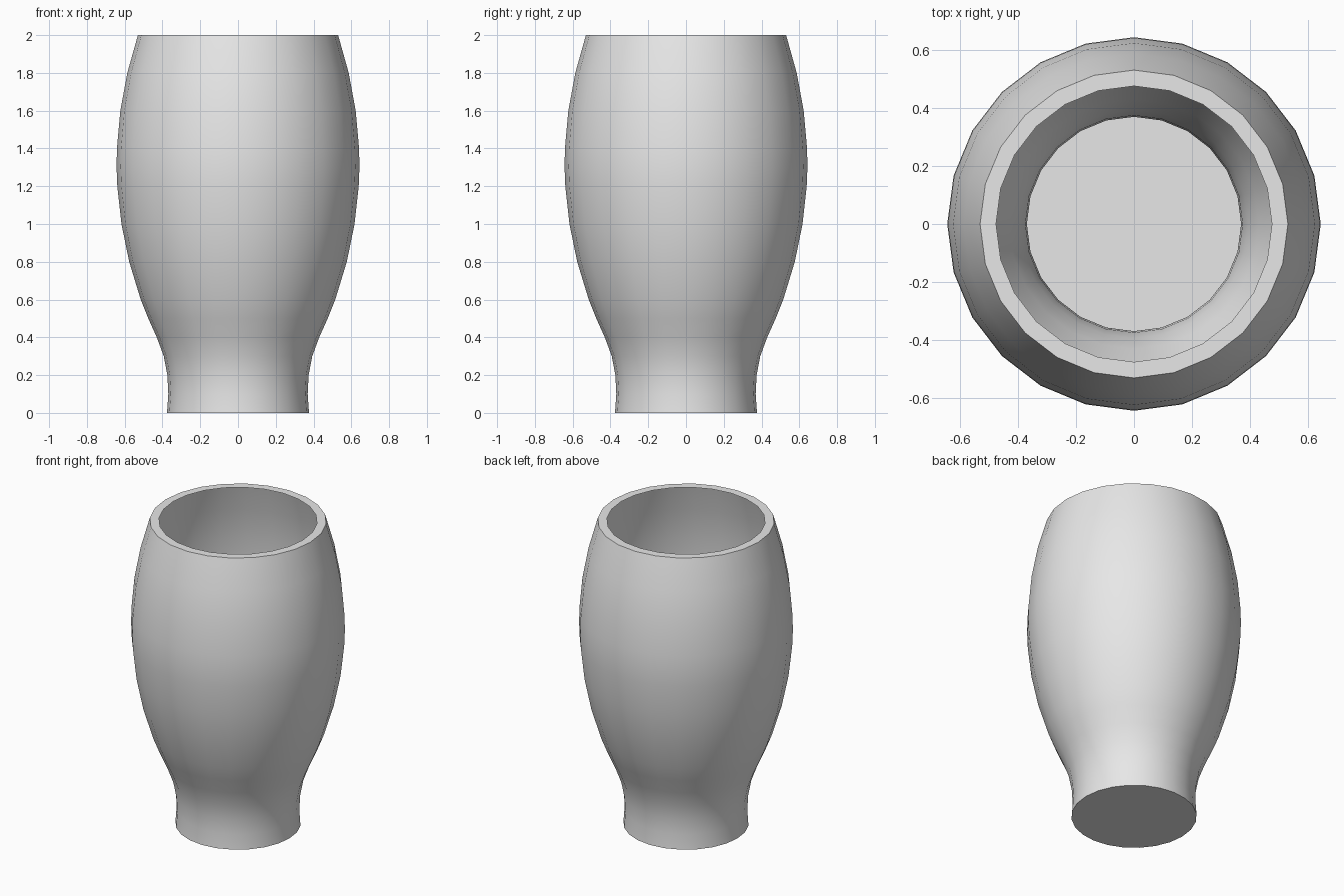
import bpy
import bmesh
from math import cos, sin, tau

cube = bpy.data.objects.get("Cube")
if cube:
    bpy.data.objects.remove(cube, do_unlink=True)

SIDES = 24
RIM_INNER = 0.475
# Wall profile from foot to mouth: (radius, height)
PROFILE = [(0.376, 0), (0.369, 0.1), (0.374, 0.2), (0.393, 0.3), (0.43, 0.4),
           (0.475, 0.5), (0.515, 0.6), (0.576, 0.8), (0.617, 1.0), (0.639, 1.2),
           (0.643, 1.3), (0.641, 1.4), (0.623, 1.6), (0.586, 1.8), (0.53, 2.0)]

# Plain grey clay
clay = bpy.data.materials.new("grey clay")
clay.use_nodes = True
clay.diffuse_color = (0.8, 0.8, 0.8, 1)
clay.node_tree.nodes["Principled BSDF"].inputs["Base Color"].default_value = (0.8, 0.8, 0.8, 1)

bm = bmesh.new()


def ring(radius, height):
    return [bm.verts.new((radius * cos(tau * i / SIDES), radius * sin(tau * i / SIDES), height))
            for i in range(SIDES)]


def bridge(low, high, smooth):
    for i in range(SIDES):
        j = (i + 1) % SIDES
        face = bm.faces.new((low[i], low[j], high[j], high[i]))
        face.smooth = smooth


# Smooth turned wall
rings = [ring(r, z) for r, z in PROFILE]
for low, high in zip(rings, rings[1:]):
    bridge(low, high, True)

# Flat rim around the mouth and flat base
bridge(rings[-1], ring(RIM_INNER, PROFILE[-1][1]), False)
bm.faces.new(list(reversed(rings[0])))

mesh = bpy.data.meshes.new("vase")
bm.to_mesh(mesh)
bm.free()
mesh.materials.append(clay)
vase = bpy.data.objects.new("vase", mesh)
bpy.context.collection.objects.link(vase)
